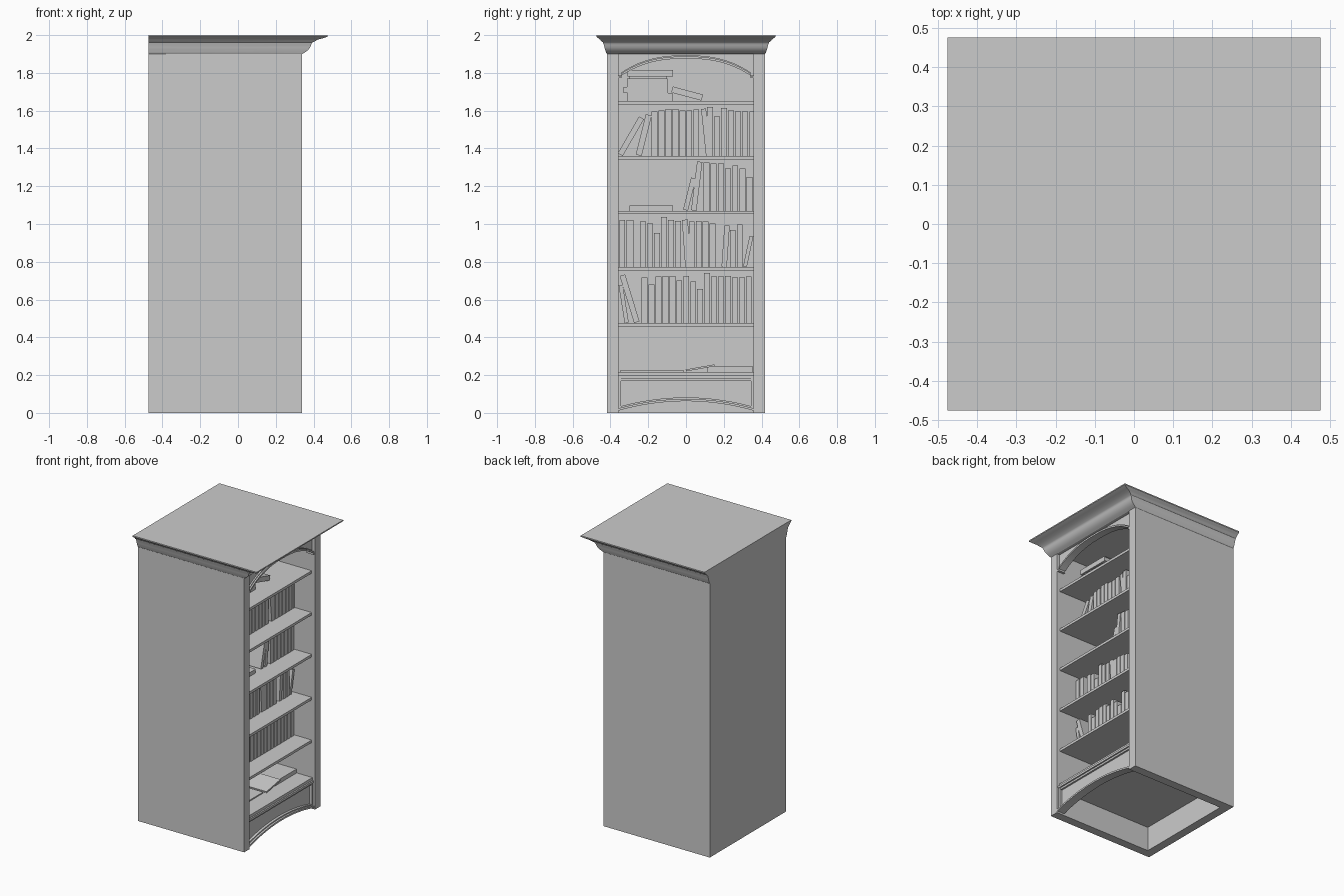
import bpy, bmesh
from math import radians
from mathutils import Matrix, Vector

if "Cube" in bpy.data.objects:
    bpy.data.objects.remove(bpy.data.objects["Cube"])


def finish(name, bm, smooth=False):
    bmesh.ops.recalc_face_normals(bm, faces=bm.faces[:])
    me = bpy.data.meshes.new(name)
    bm.to_mesh(me)
    bm.free()
    ob = bpy.data.objects.new(name, me)
    bpy.context.collection.objects.link(ob)
    if smooth:
        bpy.ops.object.select_all(action='DESELECT')
        ob.select_set(True)
        bpy.context.view_layer.objects.active = ob
        bpy.ops.object.shade_smooth_by_angle(angle=radians(30))
    return ob


def add_box(bm, lo, hi):
    lo, hi = Vector(lo), Vector(hi)
    m = Matrix.Translation((lo + hi) / 2) @ Matrix.Diagonal((*(hi - lo), 1))
    return bmesh.ops.create_cube(bm, size=1, matrix=m)['verts']


def box(name, lo, hi):
    bm = bmesh.new()
    add_box(bm, lo, hi)
    return finish(name, bm)


def strip(name, low, high, x0, x1):
    """Solid band between two (y, z) curves, extruded from x0 to x1."""
    bm = bmesh.new()
    rows = [[bm.verts.new((x, y, z)) for y, z in c]
            for c, x in ((low, x0), (low, x1), (high, x1), (high, x0))]
    for k in range(4):
        a, b = rows[k], rows[(k + 1) % 4]
        for i in range(len(a) - 1):
            bm.faces.new((a[i], a[i + 1], b[i + 1], b[i]))
    bm.faces.new([r[0] for r in rows])
    bm.faces.new([r[-1] for r in rows])
    return finish(name, bm, True)


BACK, FRONT, W, T = -0.475, 0.34, 0.418, 0.06
IN = W - T

# Carcass: two sides and a back, hollow underneath
for s, n in ((-1, "left"), (1, "right")):
    box(n + "_side", (BACK, min(s * W, s * IN), 0), (FRONT, max(s * W, s * IN), 1.91))
box("back_panel", (BACK, -IN, 0), (BACK + T, IN, 1.91))

# Shelves
shelf_z = [0.476, 0.772, 1.07, 1.36, 1.65]
box("bottom_shelf", (BACK + T, -IN, 0.17), (0.32, IN, 0.217))
for i, z in enumerate(shelf_z):
    box(f"shelf_{i + 1}", (BACK + T, -IN, z - 0.018), (0.315, IN, z))

# Crown: overhang profile as (z, side overhang, front overhang), flush at the back
profile = [(1.9, 0, 0), (1.905, 0.004, 0.008), (1.912, 0.006, 0.02), (1.922, 0.010, 0.032),
           (1.935, 0.014, 0.042), (1.948, 0.017, 0.047), (1.955, 0.02, 0.05),
           (1.962, 0.022, 0.055), (1.968, 0.03, 0.068), (1.976, 0.036, 0.082),
           (1.982, 0.044, 0.105), (1.988, 0.052, 0.125), (1.992, 0.057, 0.135), (2.0, 0.057, 0.135)]
bm = bmesh.new()
prev = None
for z, dy, dx in profile:
    y, x = W + dy, FRONT + dx
    ring = [bm.verts.new(p) for p in ((BACK, -y, z), (x, -y, z), (x, y, z), (BACK, y, z))]
    if prev:
        for i in range(4):
            j = (i + 1) % 4
            bm.faces.new((prev[i], prev[j], ring[j], ring[i]))
    else:
        bm.faces.new(ring)
    prev = ring
bm.faces.new(prev)
finish("crown_moulding", bm, True)

# Arched valance with a stepped moulding under it
N = 32
ys = [-0.342 + 0.684 * i / N for i in range(N + 1)]
arch = [(y, 1.785 + 0.09 * (1 - abs(y / 0.342) ** 2.5)) for y in ys]
arch = [(-IN, 1.772), (-0.342, 1.772)] + arch + [(0.342, 1.772), (IN, 1.772)]
strip("valance", arch, [(y, 1.905) for y, z in arch], 0.29, 0.318)
strip("valance_moulding", arch, [(y, z + 0.012) for y, z in arch], 0.285, 0.338)
strip("valance_bead", [(y, z + 0.012) for y, z in arch],
      [(y, z + 0.018) for y, z in arch], 0.3, 0.328)

# Arched apron with a raised frame
ys = [-IN + 2 * IN * i / N for i in range(N + 1)]
foot = [(y, 0.012 + 0.05 * (1 - (y / IN) ** 2)) for y in ys]
strip("apron", foot, [(y, 0.195) for y in ys], 0.28, 0.308)
strip("apron_moulding", foot, [(y, z + 0.012) for y, z in foot], 0.28, 0.338)
strip("apron_bead", [(y, z + 0.012) for y, z in foot],
      [(y, z + 0.02) for y, z in foot], 0.29, 0.325)
box("apron_top_rail", (0.29, -IN, 0.183), (0.33, IN, 0.198))
for s, n in ((-1, "left"), (1, "right")):
    a, b = sorted((s * IN, s * 0.345))
    box(f"apron_{n}_rail", (0.29, a, 0.02), (0.325, b, 0.19))

# Books: boards, spine and page block; tilt leans toward +y about the lowest corner
count = 0


def book(y, z, w, h, tilt=0, front=0.185, depth=0.2):
    global count
    count += 1
    bm = bmesh.new()
    t = min(0.004, w * 0.2)
    y0, y1 = (-w, 0) if tilt > 0 else (0, w)
    back = front - depth
    add_box(bm, (back, y0, 0), (front, y0 + t, h))
    add_box(bm, (back, y1 - t, 0), (front, y1, h))
    add_box(bm, (front - t, y0 + t, 0), (front, y1 - t, h))
    add_box(bm, (back + 0.006, y0 + t, 0.005), (front - t, y1 - t, h - 0.005))
    m = Matrix.Translation((0, y, z)) @ Matrix.Rotation(radians(-tilt), 4, 'X')
    bmesh.ops.transform(bm, matrix=m, verts=bm.verts[:])
    finish(f"book_{count}", bm)


def row(z, start, heights, pitch=0.0368):
    """Upright books; heights in hundredths, 0 leaves a gap."""
    for i, h in enumerate(heights):
        if h:
            book(start + i * pitch, z, 0.031, h / 100)


s1, s2, s3, s4, s5 = shelf_z
row(s1, -0.235, [24, 20.5, 24.5, 25, 25, 22.5, 25, 22, 18, 26.5, 24.5, 24.5, 25, 24, 24, 24.5])
book(-0.325, s1, 0.022, 0.2, -9)
book(-0.275, s1, 0.03, 0.26, -17)

row(s2, -0.353, [25, 25, 0, 24, 23, 18, 26.5, 25, 24.5, 0, 24, 24.5, 24, 23])
book(-0.31, s2, 0.031, 0.25)
book(-0.004, s2, 0.031, 0.25, -4)
book(0.216, s2, 0.028, 0.22, 4)
book(0.233, s2, 0.03, 0.195)
book(0.27, s2, 0.03, 0.225)
book(0.322, s2, 0.02, 0.165, 12)

row(s3, 0.093, [25.5, 25, 25, 22.5, 24, 22.5, 18], 0.038)
book(0.01, s3, 0.026, 0.175, 14)
book(0.055, s3, 0.028, 0.26, 7)
book(-0.3, s3, 0.027, 0.23, 90)

row(s4, -0.182, [23.5, 24, 25, 25, 24, 24, 24.5, 0, 26, 21, 25.5, 24, 23.5, 23.5])
book(0.106, s4, 0.026, 0.25, -6)
book(-0.335, s4, 0.03, 0.225, 30)
book(-0.235, s4, 0.032, 0.22, 14)
book(0.337, s4, 0.02, 0.235)

# Stacked and slumped books on the top shelf
for y, z, w, h in ((-0.31, 0, 0.043, 0.24), (-0.33, 0.043, 0.033, 0.235),
                   (-0.312, 0.076, 0.045, 0.215), (-0.31, 0.132, 0.034, 0.24)):
    book(y, s5 + z, w, h, 90)
box("stack_filler_book", (0.02, -0.3, s5 + 0.121), (0.17, -0.1, s5 + 0.132))
book(-0.078, s5 + 0.046, 0.033, 0.165, 105)

# Books lying on the bottom shelf
book(0.115, 0.217, 0.028, 0.24, 90, 0.2, 0.25)
book(0.0, 0.22, 0.01, 0.155, 80, 0.22, 0.22)
book(-0.35, 0.217, 0.008, 0.34, 90, 0.2, 0.25)
